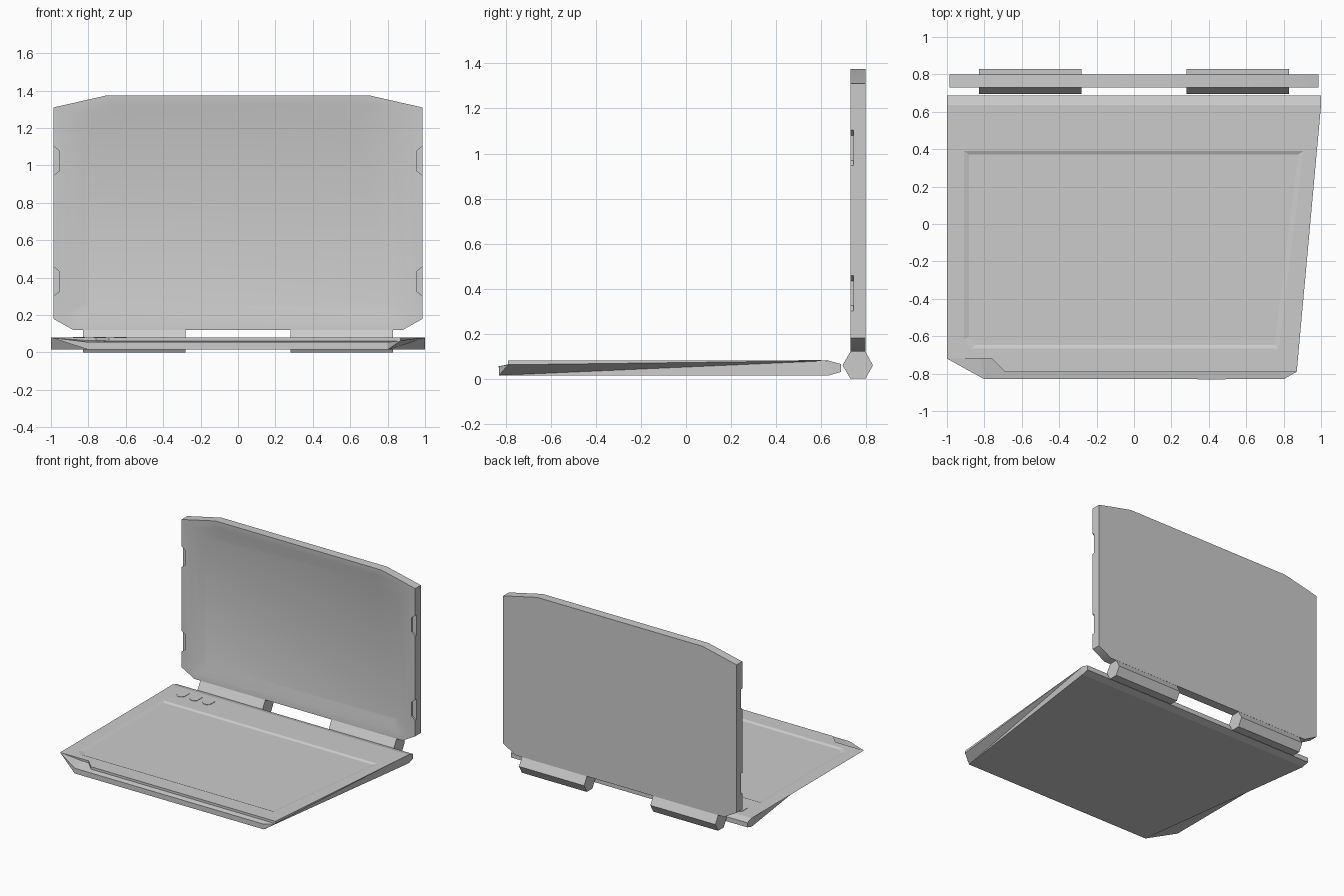
import bpy, bmesh, math

if "Cube" in bpy.data.objects:
    bpy.data.objects.remove(bpy.data.objects["Cube"])


def make(name, verts, faces, smooth=None):
    mesh = bpy.data.meshes.new(name)
    mesh.from_pydata(verts, [], faces)
    bm = bmesh.new()
    bm.from_mesh(mesh)
    bmesh.ops.recalc_face_normals(bm, faces=bm.faces)
    bm.to_mesh(mesh)
    bm.free()
    ob = bpy.data.objects.new(name, mesh)
    bpy.context.collection.objects.link(ob)
    if smooth:
        bpy.ops.object.select_all(action='DESELECT')
        ob.select_set(True)
        bpy.context.view_layer.objects.active = ob
        bpy.ops.object.shade_smooth_by_angle(angle=math.radians(smooth))
    return ob


def loft(name, rings, smooth=None):
    """Skin a stack of equal-length rings and cap both ends."""
    n = len(rings[0])
    faces = [tuple(range(n)), tuple(range((len(rings) - 1) * n, len(rings) * n))]
    for r in range(len(rings) - 1):
        for i in range(n):
            j = (i + 1) % n
            faces.append((r * n + i, r * n + j, (r + 1) * n + j, (r + 1) * n + i))
    return make(name, [p for ring in rings for p in ring], faces, smooth)


def mirrored(half):
    return half + [(-x, z) for x, z in reversed(half)]


# Screen lid: chamfered outline with a softly dished front
outer = mirrored([(0.88, 0.12), (0.987, 0.18), (0.987, 1.31), (0.70, 1.375)])
inner = mirrored([(0.785, 0.245), (0.82, 0.265), (0.82, 1.205), (0.62, 1.25)])


def lid_ring(y, t):
    return [(a[0] + (b[0] - a[0]) * t, y, a[1] + (b[1] - a[1]) * t)
            for a, b in zip(outer, inner)]


lid = loft("screen_lid", [lid_ring(0.798, 0), lid_ring(0.73, 0), lid_ring(0.733, 0.4),
                          lid_ring(0.755, 1)], 40)

# Grip notches cut into the side edges of the lid
for side in (-1, 1):
    for z in (0.38, 1.025):
        prof = [(1.02, -0.105), (0.957, -0.055), (0.957, 0.055), (1.02, 0.105)]
        cutter = loft("notch_cutter", [[(side * x, y, z + dz) for x, dz in prof]
                                       for y in (0.70, 0.743)])
        cutter.hide_render = True
        cutter.hide_viewport = True
        mod = lid.modifiers.new("notch", 'BOOLEAN')
        mod.operation = 'DIFFERENCE'
        mod.solver = 'EXACT'
        mod.object = cutter

# Hexagonal hinge barrels
hexagon = [(0.695, 0.06), (0.73, 0), (0.797, 0), (0.83, 0.06), (0.797, 0.12), (0.73, 0.12)]
for side, label in ((-1, "left"), (1, "right")):
    loft("hinge_" + label, [[(side * x, y, z) for y, z in hexagon] for x in (0.28, 0.83)])

# Base: wedge-shaped slab with stepped front ledge and shallow deck recess
V = {}
H = 0.08
deck = [(-1, 0.635), (1, 0.635), (0.87, -0.79), (-0.69, -0.79), (-0.76, -0.72), (-1, -0.72)]
rim = [(-0.91, 0.39), (0.905, 0.39), (0.775, -0.665), (-0.80, -0.665), (-0.87, -0.665), (-0.91, -0.62)]
for i, (p, q) in enumerate(zip(deck, rim)):
    V[f"T{i}"] = (*p, H)
    V[f"I{i}"] = (*q, H)
    V[f"J{i}"] = (q[0] * 0.97, -0.14 + (q[1] + 0.14) * 0.965, H - 0.008)
bottom = [(-1, 0.635), (1, 0.635), (0.8, -0.83), (-0.8, -0.83)]
for i, p in enumerate(bottom):
    V[f"B{i}"] = (*p, 0.015)
ledge = [(-0.82, -0.72, 0.065), (-0.76, -0.72, 0.065), (-0.69, -0.79, 0.062),
         (0.87, -0.79, 0.062), (0.8, -0.83, 0.055), (-0.8, -0.83, 0.055)]
for i, p in enumerate(ledge):
    V[f"L{i}"] = p
for i, x in enumerate((-1, 1)):
    V[f"R{i}"] = (x, 0.688, 0.065)
    V[f"S{i}"] = (x, 0.688, 0.03)
polys = ["J0 J1 J2 J3 J4 J5", "B0 B1 B2 B3",
         "T0 T1 R1 R0", "R0 R1 S1 S0", "S0 S1 B1 B0",            # back edge
         "T1 R1 S1 B1", "T1 B1 B2", "T1 B2 L3", "T1 L3 T2", "B2 L4 L3",  # right side
         "T0 R0 S0 B0", "T0 B0 B3", "T0 B3 T5", "T5 B3 L5", "T5 L5 L0",  # left side
         "T5 L0 L1 T4", "T4 L1 L2 T3", "T3 L2 L3 T2",            # step
         "L0 L1 L2 L3 L4 L5", "B3 B2 L4 L5"]                     # ledge and front
for i in range(6):
    j = (i + 1) % 6
    polys += [f"T{i} T{j} I{j} I{i}", f"I{i} I{j} J{j} J{i}"]
index = {k: n for n, k in enumerate(V)}
make("base", list(V.values()), [[index[k] for k in p.split()] for p in polys])

# Three small octagonal keys at the back left of the deck
octagon = [(0.033, 0.03), (0.015, 0.05), (-0.015, 0.05), (-0.033, 0.03),
           (-0.033, -0.03), (-0.015, -0.05), (0.015, -0.05), (0.033, -0.03)]
for n, x in enumerate((-0.85, -0.74, -0.63)):
    loft(f"key_{n + 1}", [[(x + a, 0.55 + b, z) for a, b in octagon] for z in (0.078, 0.083)])

# Thin latch bar on the front lip
bar = [(-0.829, 0.05), (-0.832, 0.05), (-0.832, 0.056), (-0.829, 0.056)]
loft("front_latch", [[(x, y, z) for y, z in bar] for x in (0.34, 0.49)])
